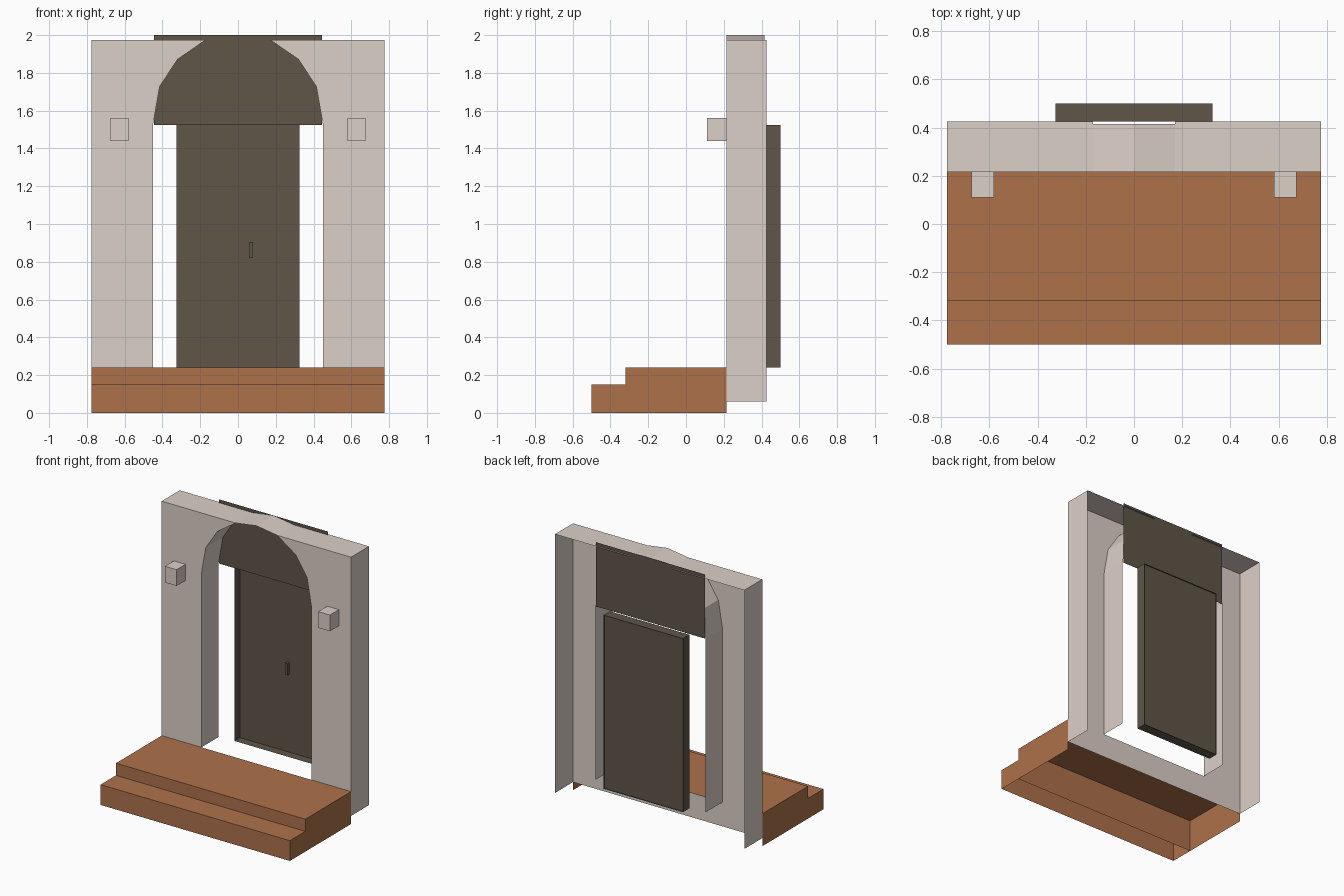
import bpy, bmesh

if "Cube" in bpy.data.objects:
    bpy.data.objects.remove(bpy.data.objects["Cube"])


def material(name, rgb):
    m = bpy.data.materials.new(name)
    m.diffuse_color = (*rgb, 1)
    m.use_nodes = True
    m.node_tree.nodes["Principled BSDF"].inputs["Base Color"].default_value = m.diffuse_color
    return m


STONE = material("pale_stone", (0.72, 0.63, 0.58))
BRICK = material("brick", (0.42, 0.165, 0.07))
WOOD = material("dark_wood", (0.115, 0.09, 0.066))


def make(name, faces, mat, mirror=False):
    """Object from a list of polygons, each a list of points."""
    bm = bmesh.new()
    for f in faces:
        bm.faces.new([bm.verts.new(p) for p in f])
    bmesh.ops.remove_doubles(bm, verts=bm.verts, dist=1e-4)
    me = bpy.data.meshes.new(name)
    bm.to_mesh(me)
    bm.free()
    me.materials.append(mat)
    ob = bpy.data.objects.new(name, me)
    bpy.context.collection.objects.link(ob)
    if mirror:
        ob.modifiers.new("mirror", 'MIRROR')
    return ob


def box(x0, x1, y0, y1, z0, z1, skip=""):
    """Outward-facing box polygons; skip names the open sides."""
    a, b, c, d = (x0, y0, z0), (x1, y0, z0), (x1, y1, z0), (x0, y1, z0)
    e, f, g, h = (x0, y0, z1), (x1, y0, z1), (x1, y1, z1), (x0, y1, z1)
    sides = {"F": [a, b, f, e], "R": [b, c, g, f], "K": [c, d, h, g],
             "L": [d, a, e, h], "T": [e, f, g, h], "B": [d, c, b, a]}
    return [p for k, p in sides.items() if k not in skip]


# Steps: open shells underneath and behind
make("lower_step", box(-0.775, 0.775, -0.5, -0.32, 0, 0.15, "BK"), BRICK)
make("upper_step", box(-0.775, 0.775, -0.32, 0.215, 0, 0.24, "BK"), BRICK)

# Wall half: front face around the arched opening, outer side, top and reveal
FRONT, BACK, REVEAL = 0.215, 0.425, 0.415
W, TOP, BOTTOM = 0.775, 1.975, 0.06
arch = [(0.45, 0.24), (0.45, 1.525), (0.415, 1.727), (0.32, 1.872), (0.17, TOP)]
outline = [(0, BOTTOM), (W, BOTTOM), (W, TOP)] + arch[::-1] + [(0, 0.24)]


def strip(path, depth):
    return [[(p[0], FRONT, p[1]), (p[0], depth, p[1]),
             (q[0], depth, q[1]), (q[0], FRONT, q[1])]
            for p, q in zip(path, path[1:])]


wall = [[(x, FRONT, z) for x, z in outline]]
wall += strip([(W, BOTTOM), (W, TOP), (0.17, TOP)], BACK)
make("arched_wall", wall, STONE, mirror=True)
make("arch_reveal", strip(arch + [(0, 2.0)], REVEAL), STONE, mirror=True)

# Wall blocks either side of the arch
make("wall_block", box(0.58, 0.675, 0.11, FRONT, 1.44, 1.56, "K"), STONE, mirror=True)

# Panel filling the arch
make("arch_panel", [[(-0.445, REVEAL, 1.525), (0.445, REVEAL, 1.525),
                     (0.445, REVEAL, 2.0), (-0.445, REVEAL, 2.0)]], WOOD)

# Door: shallow frame with a recessed leaf, and its handle
make("door_frame", box(-0.325, 0.325, 0.425, 0.5, 0.24, 1.525, "FK"), WOOD)
make("door_leaf", [[(-0.325, 0.49, 0.24), (0.325, 0.49, 0.24),
                    (0.325, 0.49, 1.525), (-0.325, 0.49, 1.525)]], WOOD)
make("door_handle", box(0.058, 0.08, 0.465, 0.49, 0.82, 0.905, "K"), WOOD)
